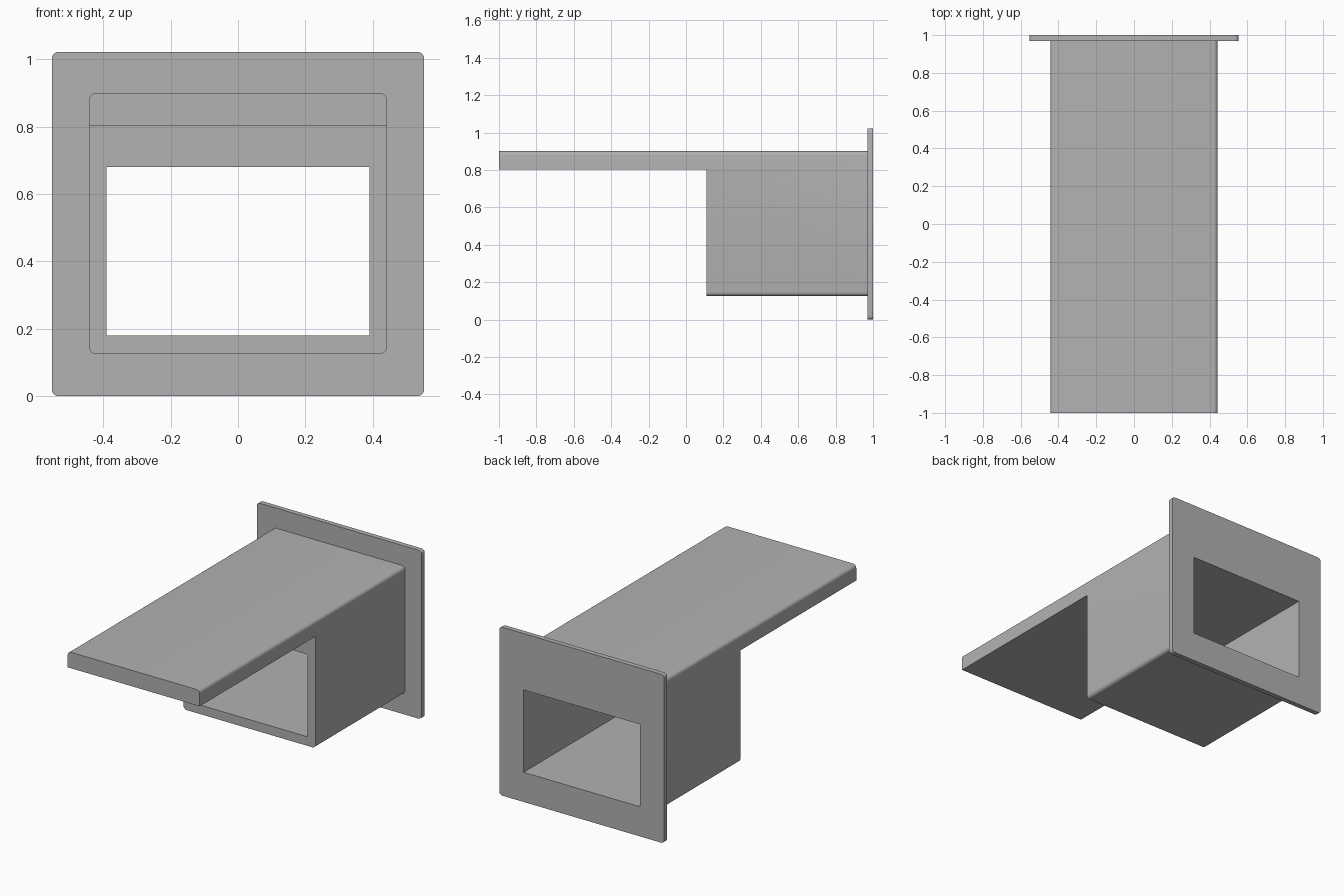
import bpy
import bmesh
import math

cube = bpy.data.objects.get("Cube")
if cube:
    bpy.data.objects.remove(cube, do_unlink=True)

# One plain grey for the whole model
grey = bpy.data.materials.new("plain grey")
grey.use_nodes = True
colour = (0.447, 0.447, 0.447, 1)
grey.diffuse_color = colour
grey.node_tree.nodes["Principled BSDF"].inputs["Base Color"].default_value = colour


def block(name, half_width, y0, y1, z0, z1, radius=0):
    """Box along y; a radius rounds the four edges that run along y."""
    bm = bmesh.new()
    bmesh.ops.create_cube(bm, size=1)
    for v in bm.verts:
        v.co.x *= 2 * half_width
        v.co.y = y0 if v.co.y < 0 else y1
        v.co.z = z0 if v.co.z < 0 else z1
    if radius:
        long_edges = [e for e in bm.edges
                      if abs(e.verts[0].co.y - e.verts[1].co.y) > 1e-5]
        bmesh.ops.bevel(bm, geom=long_edges, offset=radius, segments=6,
                        profile=0.5, affect='EDGES')
    mesh = bpy.data.meshes.new(name)
    bm.to_mesh(mesh)
    bm.free()
    obj = bpy.data.objects.new(name, mesh)
    bpy.context.collection.objects.link(obj)
    obj.data.materials.append(grey)
    return obj


def cut(obj, cutter):
    mod = obj.modifiers.new("cut", 'BOOLEAN')
    mod.operation = 'DIFFERENCE'
    mod.solver = 'EXACT'
    mod.object = cutter
    cutter.hide_render = True
    bpy.context.view_layer.objects.active = obj
    bpy.ops.object.modifier_apply(modifier=mod.name)


# Duct with a long overhanging roof, and the wall flange behind it
duct = block("roofed_duct", 0.443, -1, 0.97, 0.125, 0.9, 0.022)
flange = block("wall_flange", 0.553, 0.97, 1, 0, 1.022, 0.02)

# Clear the space below the overhang, then cut the opening right through
notch = block("notch_cutter", 0.7, -1.2, 0.11, -0.1, 0.803)
opening = block("opening_cutter", 0.39, -1.3, 1.2, 0.18, 0.68)
cut(duct, notch)
cut(duct, opening)
cut(flange, opening)
for cutter in (notch, opening):
    bpy.data.objects.remove(cutter, do_unlink=True)

# Smooth the rounded corners and keep the other edges sharp
for obj in (duct, flange):
    bpy.ops.object.select_all(action='DESELECT')
    obj.select_set(True)
    bpy.context.view_layer.objects.active = obj
    bpy.ops.object.shade_smooth_by_angle(angle=math.radians(30))
